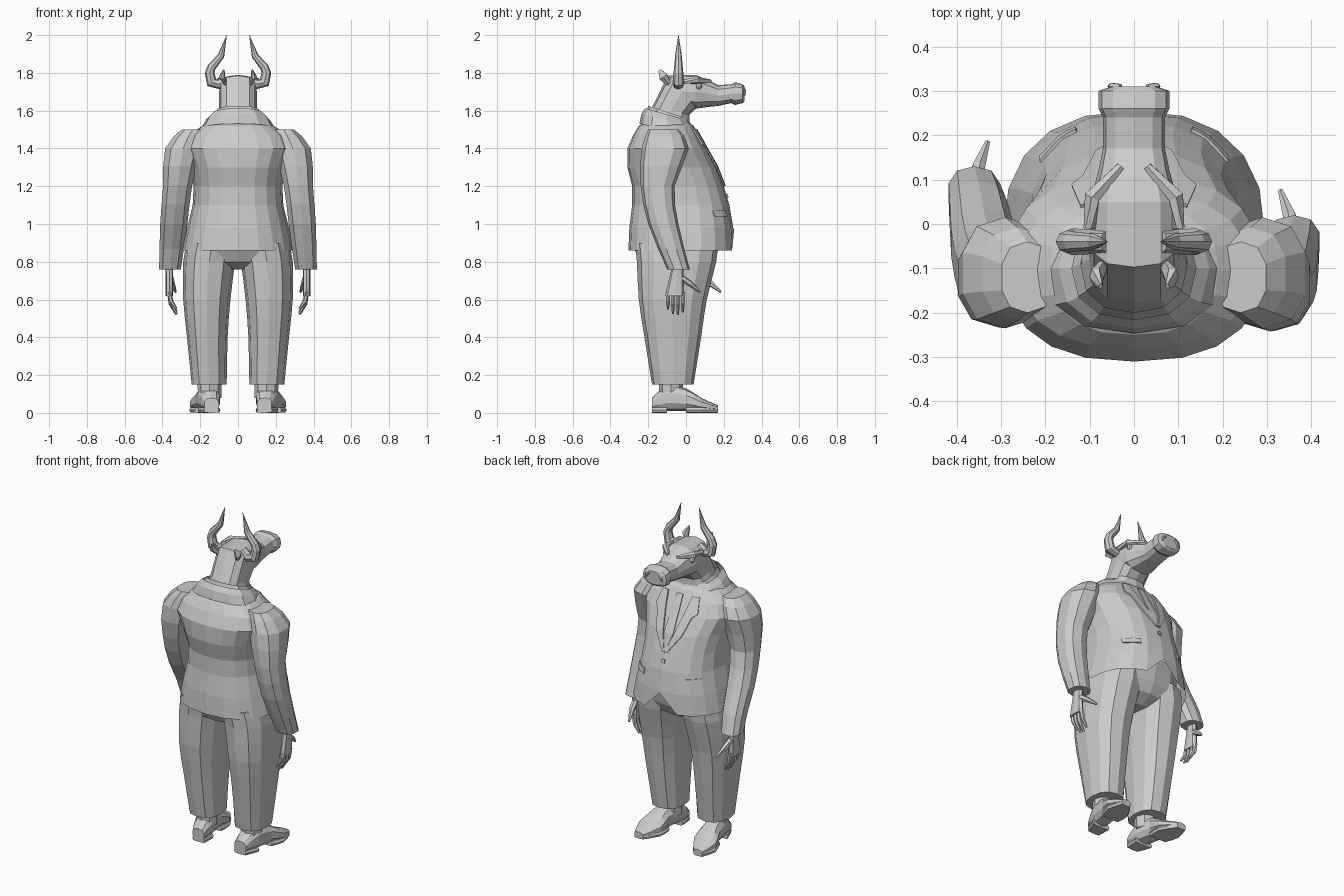
import bpy, bmesh, math
from mathutils import Vector
from mathutils.bvhtree import BVHTree

cube = bpy.data.objects.get("Cube")
if cube:
    bpy.data.objects.remove(cube)

grey = bpy.data.materials.new("plain grey")
grey.use_nodes = True
grey.diffuse_color = (.6, .6, .6, 1)
shader = grey.node_tree.nodes["Principled BSDF"]
shader.inputs["Base Color"].default_value = grey.diffuse_color


def finish(name, bm):
    """Turn a bmesh into a linked, flat-shaded grey object."""
    bmesh.ops.recalc_face_normals(bm, faces=bm.faces)
    mesh = bpy.data.meshes.new(name)
    bm.to_mesh(mesh)
    bm.free()
    mesh.materials.append(grey)
    obj = bpy.data.objects.new(name, mesh)
    bpy.context.collection.objects.link(obj)
    return obj


def skin(rings, caps=True):
    """Bridge a list of point rings into a bmesh."""
    bm = bmesh.new()
    loops = [[bm.verts.new(point) for point in points] for points in rings]
    count = len(loops[0])
    for low, high in zip(loops, loops[1:]):
        for i in range(count):
            j = (i + 1) % count
            bm.faces.new((low[i], low[j], high[j], high[i]))
    if caps:
        bm.faces.new(loops[0])
        bm.faces.new(loops[-1])
    return bm


def ring(x, y, z, width, depth, tilt=0, sides=12, power=2.4):
    """Rounded-box ring, tipped forward about x by tilt degrees."""
    lean = math.radians(tilt)
    points = []
    for i in range(sides):
        angle = math.tau * i / sides + math.pi / 2
        c, s = math.cos(angle), math.sin(angle)
        u = math.copysign(abs(c) ** (2 / power), c) * width
        v = math.copysign(abs(s) ** (2 / power), s) * depth
        points.append(Vector((x + u, y + v * math.cos(lean), z - v * math.sin(lean))))
    return points


def refine(rows):
    """Add one spline midpoint between each pair of rows."""
    result = [rows[0]]
    for i in range(len(rows) - 1):
        before, after = rows[max(i - 1, 0)], rows[min(i + 2, len(rows) - 1)]
        quad = zip(before, rows[i], rows[i + 1], after)
        result.append(tuple((9 * (b + c) - a - d) / 16 for a, b, c, d in quad))
        result.append(rows[i + 1])
    return result


def tube(name, path, radii, sides=6, flat=1):
    """Tapered tube along a path, squashed sideways by flat."""
    path = [Vector(point) for point in path]
    rings = []
    for i, point in enumerate(path):
        along = (path[min(i + 1, len(path) - 1)] - path[max(i - 1, 0)]).normalized()
        across = along.cross(Vector((0, 1, 0))).normalized()
        other = across.cross(along)
        angles = [k * math.tau / sides for k in range(sides)]
        rings.append([point + radii[i] * (across * math.cos(a) * flat + other * math.sin(a))
                      for a in angles])
    return finish(name, skin(rings))


def barrel(rows, caps, sides):
    """Upright body from rows of height, half width, back and front."""
    return skin([ring(0, (back + front) / 2, z, width, (front - back) / 2, sides=sides)
                 for z, width, back, front in rows], caps)


# Jacket body, cut away at the front hem
jacket = barrel([(.86, .295, -.305, .255), (.98, .27, -.3, .25), (1.1, .24, -.285, .23),
                 (1.2, .235, -.285, .2), (1.3, .25, -.31, .165), (1.4, .29, -.31, .11),
                 (1.47, .26, -.28, .07), (1.52, .19, -.25, .04), (1.55, .12, -.2, 0)], False, 20)
jacket.verts.ensure_lookup_table()
jacket.verts[0].co.z = .97
surface = BVHTree.FromBMesh(jacket)
finish("jacket_body", jacket)


def strip(name, rows, side=1, lift=.004, columns=4):
    """Thin plate draped over the jacket front: rows of height and x range."""
    bm = bmesh.new()
    grid = []
    for z, start, end in rows:
        line = []
        for k in range(columns + 1):
            x = side * (start + (end - start) * k / columns)
            hit = surface.ray_cast(Vector((x, 1, z)), Vector((0, -1, 0)))[0]
            line.append(bm.verts.new((x, hit.y + lift, z)))
        grid.append(line)
    for low, high in zip(grid, grid[1:]):
        for k in range(columns):
            bm.faces.new((low[k], low[k + 1], high[k + 1], high[k]))
    plate = finish(name, bm)
    solid = plate.modifiers.new("thickness", "SOLIDIFY")
    solid.thickness, solid.offset = .008, 0


# Tie and button
strip("tie", [(1.5, -.02, .02), (1.3, -.03, .03), (1.2, 0, .005)])
strip("button", [(1.16, -.01, .01), (1.14, -.01, .01)])

# Collars wrap the neck, low at the throat
finish("jacket_collar", skin([ring(0, -.1, 1.5, .2, .15, 12), ring(0, -.1, 1.55, .17, .14, 14),
                              ring(0, -.1, 1.58, .14, .12, 16)], False))
finish("shirt_collar", skin([ring(0, -.1, 1.53, .15, .125, 16),
                             ring(0, -.09, 1.59, .12, .115, 18)], False))

# Neck and head in one sweep, turning forward from collar to nose
HEAD = [(-.09, 1.5, .13, .11), (-.08, 1.6, .1, .1), (-.02, 1.7, .1, .115), (.05, 1.7, .1, .09),
        (.12, 1.69, .08, .07), (.17, 1.68, .07, .055), (.24, 1.69, .07, .05),
        (.26, 1.69, .08, .06), (.3, 1.69, .08, .05), (.31, 1.69, .05, .04)]
finish("head", skin([ring(0, y, z, width, depth, min(90, (y + .1) * 600), power=2.7)
                     for y, z, width, depth in HEAD]))

# Seat of the trousers, filling the jacket hem
finish("trouser_seat", barrel([(.76, .08, -.15, .07), (.8, .2, -.24, .14), (.86, .28, -.27, .17),
                               (1, .25, -.26, .2)], True, 16))

# Outlines shared by both sides
HORN = [(.06, 1.77), (.1, 1.74), (.14, 1.75), (.15, 1.8), (.14, 1.83), (.09, 1.89), (.06, 2)]
SLEEVE = refine([(1.5, .24, -.12, .06, .08), (1.4, .29, -.11, .1, .125), (1.2, .32, -.15, .08, .09),
                 (1, .34, -.12, .075, .08), (.76, .36, -.04, .06, .06)])
LEG = refine([(.15, .06, .245, -.18, .04), (.4, .055, .27, -.22, .08), (.6, .04, .29, -.25, .11),
              (.8, .015, .29, -.26, .16), (.9, 0, .27, -.27, .17)])
SHOE = refine([(-.18, .04, .08), (-.1, .06, .145), (0, .06, .13), (.08, .075, .08), (.17, .03, .04)])

for side, label in ((1, "left_"), (-1, "right_")):
    # Lapel and pocket flap
    strip(label + "lapel", [(1.5, .08, .12), (1.42, .065, .14), (1.4, .06, .115), (1.3, .035, .085),
                            (1.2, 0, .015)], side, .007)
    strip(label + "pocket_flap", [(1.07, .13, .21), (1.04, .13, .21)], side)

    # Horn, ear, brow, nostril and eye
    tube(label + "horn", [(side * x, -.04, z) for x, z in HORN],
         (.026, .028, .03, .026, .023, .018, .001), 8)
    tube(label + "ear", [(side * .065, -.09, 1.74), (side * .085, -.12, 1.78), (side * .075, -.14, 1.815)],
         (.015, .027, .008), flat=.6)
    tube(label + "brow", [(side * .1, -.01, 1.755), (side * .095, .06, 1.76), (side * .03, .13, 1.755)],
         (.014, .02, .01))
    tube(label + "nostril", [(side * .03, .31, 1.715), (side * .05, .31, 1.7), (side * .055, .31, 1.68)],
         (.006, .009, .005))
    eye = bmesh.new()
    bmesh.ops.create_uvsphere(eye, u_segments=8, v_segments=6, radius=.017)
    bmesh.ops.translate(eye, verts=eye.verts, vec=(side * .087, .068, 1.73))
    finish(label + "eye", eye)

    # Sleeve: one arm swings further forward towards the wrist
    swing = .11 if side < 0 else 0
    finish(label + "sleeve", skin([
        ring(side * x, y + swing * min(1, max(0, 2.7 - 2 * z)), z, width, depth, sides=10)
        for z, x, y, width, depth in SLEEVE]))

    # Hand with four fingers and a thumb
    wrist = swing - .045
    finish(label + "palm", skin([ring(side * .363, wrist - drop / 10, .77 - drop, .02, .03 + drop / 7, sides=8)
                                 for drop in (0, .05, .1, .15)]))
    for k, length in enumerate((.085, .11, .115, .1)):
        y = wrist - .05 + k * .026
        tube(f"{label}finger_{k}", [(side * .363, y, .64), (side * .355, y, .635 - length / 2),
                                    (side * .325, y, .635 - length)], (.013, .012, .006))
    tube(label + "thumb", [(side * .36, wrist + .02, .715), (side * .35, wrist + .065, .685),
                           (side * .33, wrist + .12, .64)], (.018, .016, .006))

    # Trouser leg
    finish(label + "trouser_leg", skin([
        ring(side * (inner + outer) / 2, (back + front) / 2, z, (outer - inner) / 2, (front - back) / 2)
        for z, inner, outer, back, front in LEG]))

    # Ankle and shoe, toes turned out
    tube(label + "sock", [(side * .15, -.08, .08), (side * .15, -.08, .2)], (.062, .065), 8)
    finish(label + "shoe", skin([
        ring(side * (.17 + y / 6), y, top / 2 + .005, width, top / 2 - .005, 90, 10)
        for y, width, top in SHOE]))
    for part, rows in (("heel", SHOE[:3]), ("sole", SHOE[4:])):
        finish(label + part, skin([ring(side * (.17 + y / 6), y, .015, width, .015, 90, 8, 6)
                                   for y, width, top in rows]))
